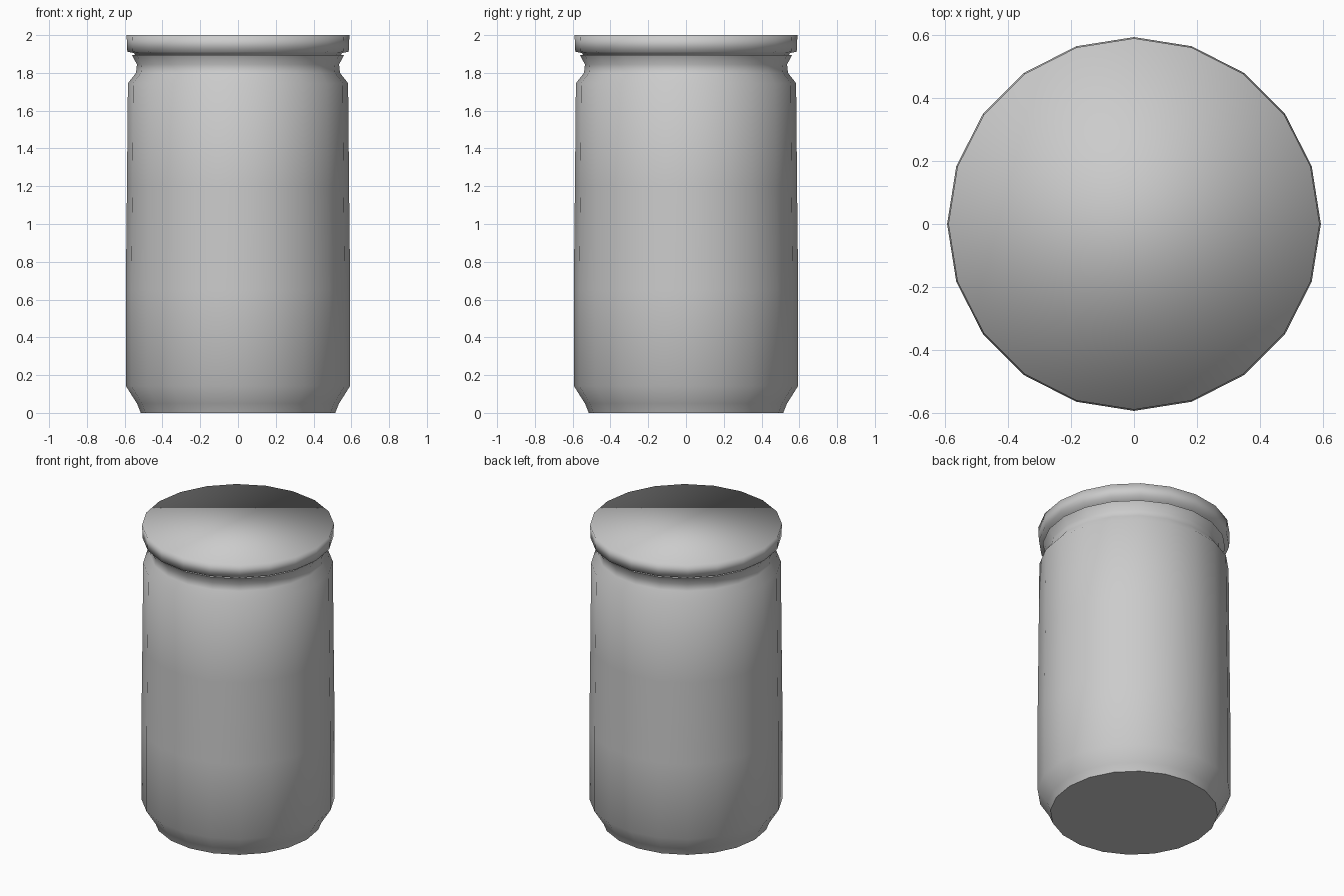
import bpy, bmesh, math

if "Cube" in bpy.data.objects:
    bpy.data.objects.remove(bpy.data.objects["Cube"])

SIDES = 20

grey = bpy.data.materials.new("light_grey")
grey.diffuse_color = (0.6, 0.6, 0.6, 1)
grey.use_nodes = True
grey.node_tree.nodes["Principled BSDF"].inputs["Base Color"].default_value = grey.diffuse_color


def lathe(name, profile, angle):
    """Spin (radius, z) points into a closed 20-sided solid."""
    bm = bmesh.new()
    rings = []
    for r, z in profile:
        rings.append([bm.verts.new((r * math.cos(math.tau * i / SIDES),
                                    r * math.sin(math.tau * i / SIDES), z))
                      for i in range(SIDES)])
    for a, b in zip(rings, rings[1:]):
        for i in range(SIDES):
            j = (i + 1) % SIDES
            bm.faces.new((a[i], a[j], b[j], b[i]))
    bm.faces.new(rings[0][::-1])
    bm.faces.new(rings[-1])
    mesh = bpy.data.meshes.new(name)
    bm.to_mesh(mesh)
    bm.free()
    mesh.materials.append(grey)
    obj = bpy.data.objects.new(name, mesh)
    bpy.context.collection.objects.link(obj)
    bpy.ops.object.select_all(action='DESELECT')
    obj.select_set(True)
    bpy.context.view_layer.objects.active = obj
    if angle is None:
        bpy.ops.object.shade_smooth()
    else:
        bpy.ops.object.shade_smooth_by_angle(angle=math.radians(angle))
    return obj


# Jar body: chamfered base, slightly tapered wall, pinched neck and flared rim
lathe("jar_body", [(0.515, 0), (0.535, 0.05), (0.594, 0.143), (0.594, 0.65),
                   (0.588, 1.2), (0.583, 1.745), (0.54, 1.80), (0.535, 1.845),
                   (0.562, 1.895)], 60)

# Lid: flat disc with a narrow seat that meets the rim
lathe("lid", [(0.545, 1.893), (0.55, 1.905), (0.586, 1.912), (0.59, 2.0)], None)
